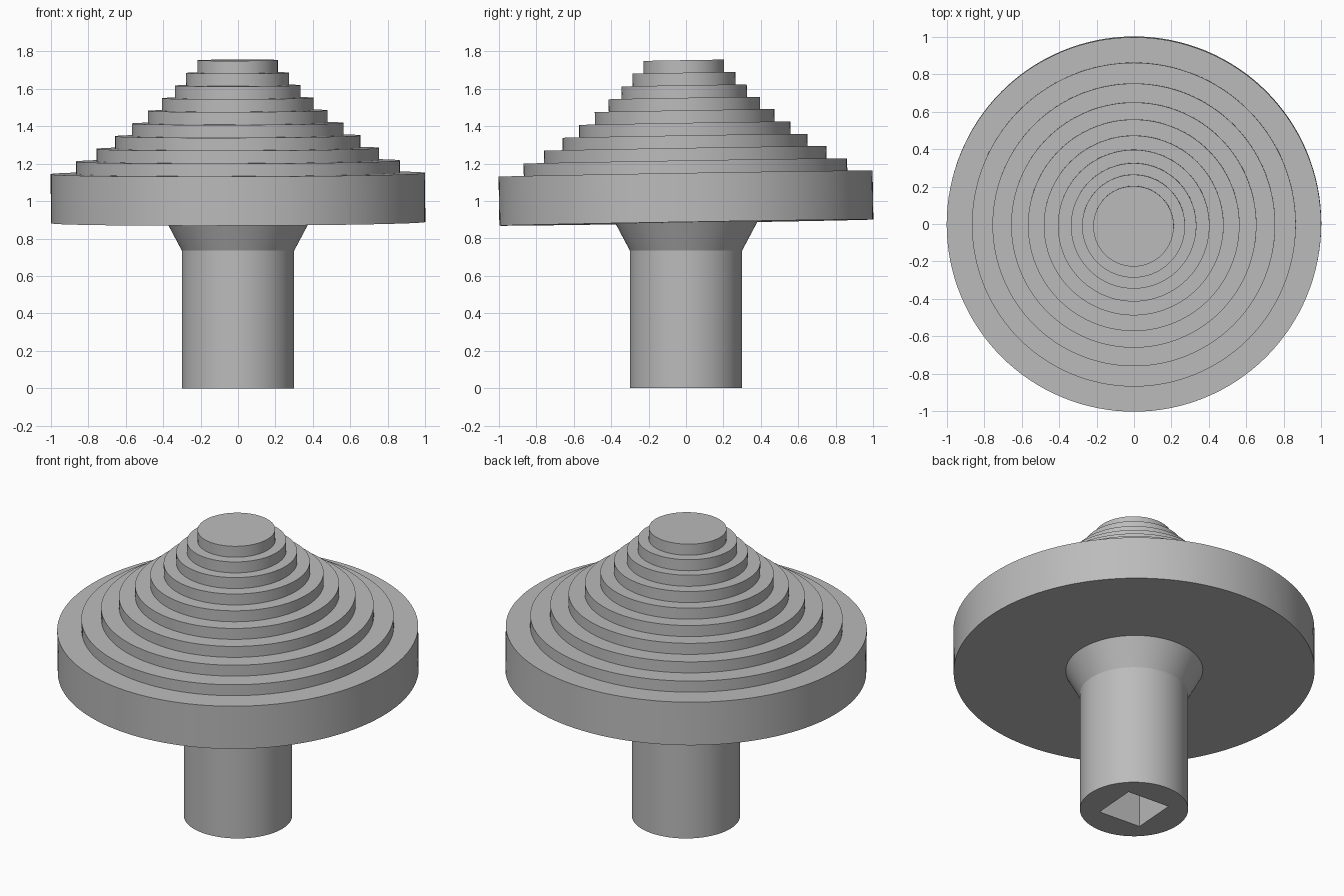
import bpy
import bmesh
from math import radians, cos, sin, pi
from mathutils import Matrix, Vector

cube = bpy.data.objects.get("Cube")
if cube:
    bpy.data.objects.remove(cube, do_unlink=True)

grey = bpy.data.materials.new("plain grey")
grey.use_nodes = True
colour = (0.5, 0.5, 0.5, 1)
grey.diffuse_color = colour
grey.node_tree.nodes["Principled BSDF"].inputs["Base Color"].default_value = colour

SEGMENTS = 128


def lathe(name, profile, matrix=Matrix()):
    """Turn an (r, z) outline, listed bottom to top, into a closed solid."""
    bm = bmesh.new()
    rings = []
    for r, z in profile:
        angles = [2 * pi * i / SEGMENTS for i in range(SEGMENTS)]
        rings.append([bm.verts.new((r * cos(a), r * sin(a), z)) for a in angles])
    for low, high in zip(rings, rings[1:]):
        for i in range(SEGMENTS):
            j = (i + 1) % SEGMENTS
            bm.faces.new((low[i], low[j], high[j], high[i]))
    bm.faces.new(rings[0][::-1])
    bm.faces.new(rings[-1])
    bm.transform(matrix)
    mesh = bpy.data.meshes.new(name)
    bm.to_mesh(mesh)
    bm.free()
    mesh.materials.append(grey)
    obj = bpy.data.objects.new(name, mesh)
    bpy.context.collection.objects.link(obj)
    return obj


def select_only(obj):
    bpy.ops.object.select_all(action="DESELECT")
    obj.select_set(True)
    bpy.context.view_layer.objects.active = obj


# Stepped cone: a thick disc with nine shrinking steps, leaning slightly
radii = [1.0, 0.865, 0.755, 0.655, 0.565, 0.48, 0.405, 0.335, 0.275, 0.215]
base_z, rim_z, step = 0.885, 1.147, 0.0673
outline = [(radii[0], base_z)]
for n, r in enumerate(radii):
    top = rim_z + n * step
    if n:
        outline.append((r, top - step))
    outline.append((r, top))
pivot = Vector((0, 0, 1.0))
lean = (Matrix.Translation(pivot) @ Matrix.Rotation(radians(0.95), 4, "X")
        @ Matrix.Rotation(radians(-0.2), 4, "Y") @ Matrix.Translation(-pivot))
cone = lathe("stepped_cone", outline, lean)

# Shaft with a flared collar that runs up into the disc
shaft = lathe("shaft", [(0.3, 0), (0.3, 0.735), (0.39, 0.905)])

# Square socket cut into the foot of the shaft
depth = 0.6
bpy.ops.mesh.primitive_cube_add(size=1, rotation=(0, 0, radians(-4)))
cutter = bpy.context.object
cutter.name = "socket_cutter"
cutter.scale = (0.273, 0.273, 2 * depth)
cutter.hide_render = True
cutter.data.materials.append(grey)
select_only(shaft)
cut = shaft.modifiers.new("socket", "BOOLEAN")
cut.operation = "DIFFERENCE"
cut.solver = "EXACT"
cut.object = cutter
bpy.ops.object.modifier_apply(modifier=cut.name)
bpy.data.objects.remove(cutter, do_unlink=True)

for obj in (cone, shaft):
    select_only(obj)
    bpy.ops.object.shade_smooth_by_angle(angle=radians(20))
